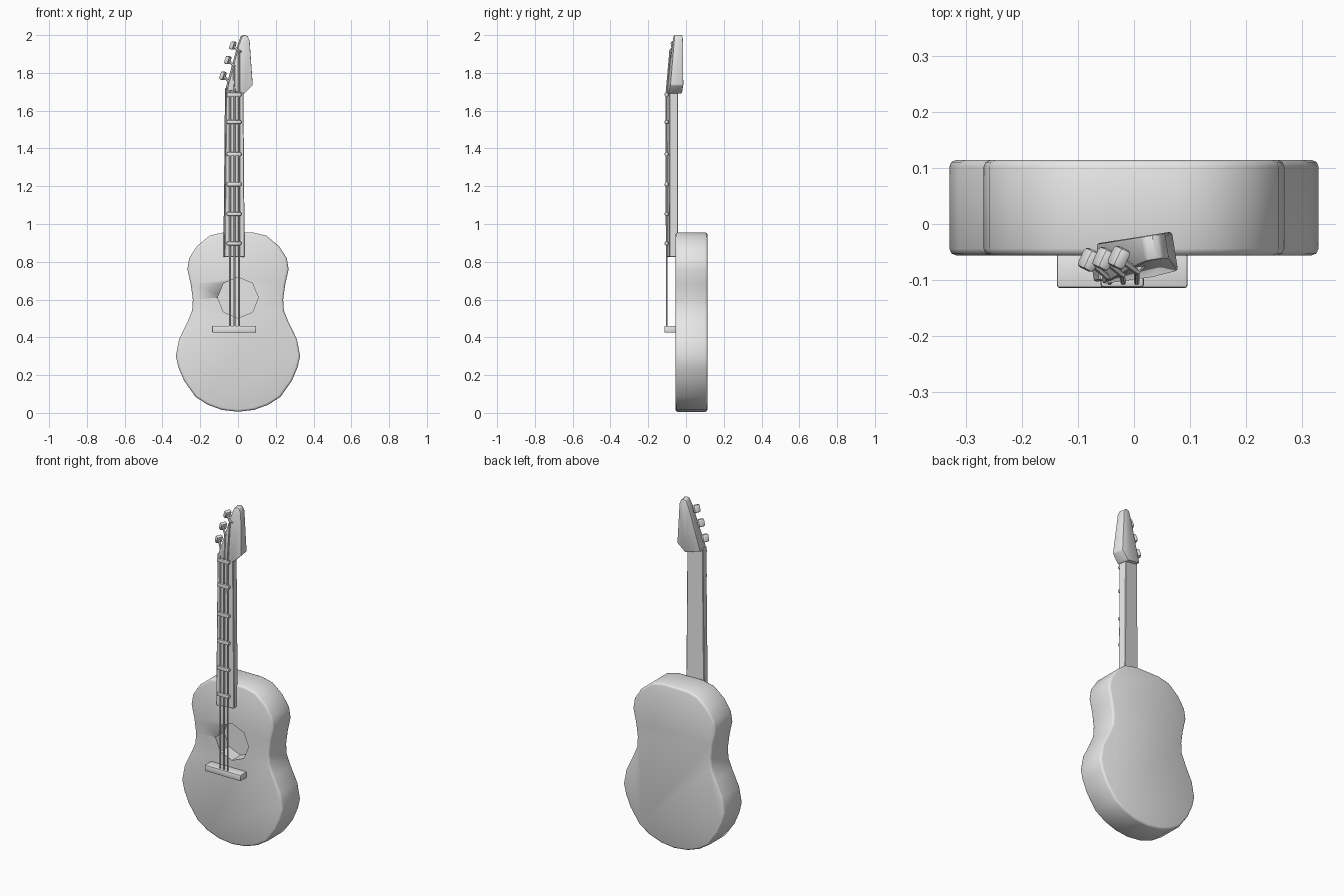
import bpy, bmesh, math
from mathutils import Matrix, Vector

if "Cube" in bpy.data.objects:
    bpy.data.objects.remove(bpy.data.objects["Cube"])

grey = bpy.data.materials.new("plain_grey")
grey.use_nodes = True
grey.diffuse_color = (0.8, 0.8, 0.8, 1)
grey.node_tree.nodes["Principled BSDF"].inputs["Base Color"].default_value = (0.8, 0.8, 0.8, 1)

# Neck and headstock are turned slightly about the upright axis
TURN = (Matrix.Translation((-0.02, -0.073, 0)) @ Matrix.Rotation(math.radians(9), 4, "Z"))


def activate(ob):
    bpy.ops.object.select_all(action="DESELECT")
    ob.select_set(True)
    bpy.context.view_layer.objects.active = ob


def finish(name, bm, bevel=0.0, segments=2, angle=35):
    bmesh.ops.recalc_face_normals(bm, faces=bm.faces)
    me = bpy.data.meshes.new(name)
    bm.to_mesh(me)
    bm.free()
    me.materials.append(grey)
    ob = bpy.data.objects.new(name, me)
    bpy.context.collection.objects.link(ob)
    activate(ob)
    if bevel:
        mod = ob.modifiers.new("edge", "BEVEL")
        mod.width, mod.segments = bevel, segments
        mod.limit_method, mod.angle_limit = "ANGLE", math.radians(40)
        bpy.ops.object.modifier_apply(modifier=mod.name)
    bpy.ops.object.shade_smooth_by_angle(angle=math.radians(angle))
    return ob


def box(name, center, size, bevel, matrix=Matrix()):
    bm = bmesh.new()
    bmesh.ops.create_cube(bm, size=1)
    bm.transform(matrix @ Matrix.Translation(center) @ Matrix.Diagonal((*size, 1)))
    return finish(name, bm, bevel)


def slab(outline, front, back):
    """Closed x-z outline pushed from front y to back y."""
    bm = bmesh.new()
    face = bm.faces.new([bm.verts.new((x, front, z)) for x, z in outline])
    out = bmesh.ops.extrude_face_region(bm, geom=[face])["geom"]
    for v in out:
        if isinstance(v, bmesh.types.BMVert):
            v.co.y = back
    return bm


def rod(name, points, radius):
    cu = bpy.data.curves.new(name, "CURVE")
    cu.dimensions = "3D"
    cu.bevel_depth, cu.bevel_resolution, cu.use_fill_caps = radius, 1, True
    sp = cu.splines.new("POLY")
    sp.points.add(len(points) - 1)
    for p, co in zip(sp.points, points):
        p.co = (*co, 1)
    cu.materials.append(grey)
    ob = bpy.data.objects.new(name, cu)
    bpy.context.collection.objects.link(ob)
    activate(ob)
    bpy.ops.object.convert(target="MESH")
    bpy.ops.object.shade_smooth_by_angle(angle=math.radians(50))


# Body: mirrored half outline
half = [(0, .006), (.085, .016), (.16, .043), (.225, .085), (.285, .17), (.315, .24),
        (.329, .3), (.312, .39), (.268, .48), (.243, .54), (.239, .6), (.25, .68),
        (.268, .76), (.258, .82), (.215, .885), (.15, .938), (.08, .955)]
outline = half + [(-x, z) for x, z in reversed(half[1:])]
body = finish("body", slab(outline, -.056, .114), .012, 2, 50)

# Octagonal sound hole
bm = bmesh.new()
bmesh.ops.create_cone(bm, cap_ends=True, segments=8, radius1=.108, radius2=.108, depth=.2)
bm.transform(Matrix.Translation((0, -.076, .61)) @ Matrix.Rotation(math.pi / 2, 4, "X"))
cutter = finish("hole_cutter", bm)
cutter.hide_render = True
activate(body)
cut = body.modifiers.new("hole", "BOOLEAN")
cut.operation, cut.object, cut.solver = "DIFFERENCE", cutter, "EXACT"
bpy.ops.object.modifier_apply(modifier=cut.name)
bpy.data.objects.remove(cutter)

# Bridge
box("bridge", (-.021, -.083, .443), (.233, .062, .036), .005)

# Neck, tapering slightly towards the top
bm = slab([(-.055, .825), (.053, .825), (.046, 1.72), (-.046, 1.72)], -.022, .024)
bm.transform(TURN)
finish("neck", bm, .003, 1)

# Headstock, leaning back with height
bm = slab([(-.042, 1.71), (.05, 1.69), (.096, 1.735), (.083, 1.97), (.072, 1.995),
           (.06, 2.0), (.042, 1.995), (.025, 1.95)], -.03, .045)
for v in bm.verts:
    t = (v.co.z - 1.69) / .31
    v.co.y += t * (.03 if v.co.y < 0 else .0)
bm.transform(TURN)
finish("headstock", bm, .005, 2)

# Frets
for i, z in enumerate((.897, 1.053, 1.21, 1.37, 1.54, 1.685)):
    box(f"fret_{i + 1}", (-.021, -.103, z), (.078, .02, .021), .006)

# Tuning pegs with the strings that run to them
pegs = [(-.08, 1.785), (-.054, 1.868), (-.027, 1.945)]
for i, (px, pz) in enumerate(pegs):
    sx = -.043 + .024 * i
    tip = Vector((px + .032, -.094 + .005 * i, pz - .03))
    head = Vector((px, -.064 + .002 * i, pz))
    tilt = Matrix.Translation(head) @ Matrix.Rotation(math.radians(-25), 4, "Z") \
        @ Matrix.Rotation(math.radians(20), 4, "Y")
    box(f"peg_head_{i + 1}", (0, 0, 0), (.024, .038, .044), .008, tilt)
    rod(f"peg_stem_{i + 1}", [head, tip, tip + Vector((.03, .035, -.01))], .007)
    rod(f"string_{i + 1}", [(sx, -.102, .445), (sx, -.104, 1.69), tip], .005)
